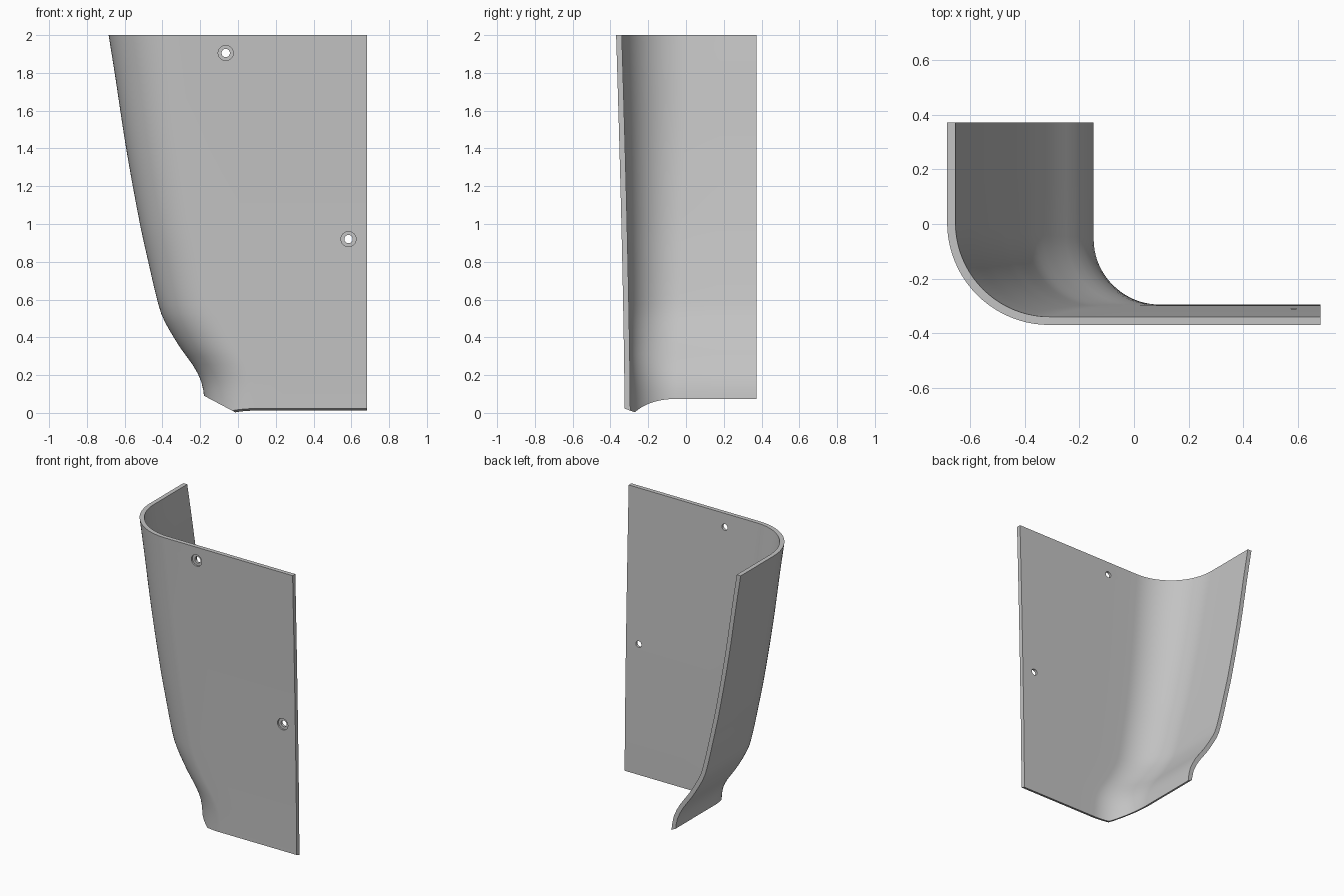
import bpy, bmesh, math
from mathutils import Vector, Matrix

cube = bpy.data.objects.get("Cube")
if cube:
    bpy.data.objects.remove(cube, do_unlink=True)

THICK = 0.03
RIGHT, BACK = 0.683, 0.372
# Side wall outline as (height, x)
OUTLINE = [(-0.2, -0.17), (0, -0.173), (0.1, -0.181), (0.17, -0.196), (0.25, -0.237),
           (0.35, -0.309), (0.5, -0.396), (0.6, -0.428), (0.8, -0.475), (1.0, -0.519),
           (1.4, -0.592), (1.8, -0.653), (2.0, -0.685), (2.2, -0.717)]


def side_x(z):
    """Smooth cubic through the outline."""
    def slope(i):
        a, b = OUTLINE[max(i - 1, 0)], OUTLINE[min(i + 1, len(OUTLINE) - 1)]
        return (b[1] - a[1]) / (b[0] - a[0])
    k = max(i for i in range(len(OUTLINE) - 1) if OUTLINE[i][0] <= z)
    (z0, x0), (z1, x1) = OUTLINE[k], OUTLINE[k + 1]
    h = z1 - z0
    t = (z - z0) / h
    return (x0 * (1 + 2 * t) * (1 - t) ** 2 + slope(k) * h * t * (1 - t) ** 2
            + x1 * t * t * (3 - 2 * t) - slope(k + 1) * h * t * t * (1 - t))


def section(z):
    """Outer line of the shell at one height: side wall, round corner, front wall."""
    left = side_x(z)
    front = -0.325 - 0.045 * (max(z, 0) / 2) ** 1.4
    r = 0.265 + 0.11 * max(z, 0) / 2
    cx, cy = left + r, front + r
    pts = [(left, BACK), (left, (BACK + cy) / 2)]
    for i in range(21):
        a = math.pi + i / 20 * math.pi / 2
        pts.append((cx + r * math.cos(a), cy + r * math.sin(a)))
    pts += [(cx + (RIGHT - cx) * t, front) for t in (0.25, 0.5, 0.75, 1)]
    return [Vector((x, y, z)) for x, y in pts]


def new_object(name, bm):
    mesh = bpy.data.meshes.new(name)
    bm.to_mesh(mesh)
    bm.free()
    obj = bpy.data.objects.new(name, mesh)
    bpy.context.collection.objects.link(obj)
    return obj


def apply(obj, mod):
    bpy.context.view_layer.objects.active = obj
    bpy.ops.object.modifier_apply(modifier=mod.name)


# Outer skin, overlong at both ends
bm = bmesh.new()
rows = [[bm.verts.new(p) for p in section(-0.15 + 0.045 * j)] for j in range(51)]
for low, high in zip(rows, rows[1:]):
    for i in range(len(low) - 1):
        bm.faces.new((low[i], low[i + 1], high[i + 1], high[i]))
bm.normal_update()
shell = new_object("corner_shell", bm)

# Wall thickness, inward
solid = shell.modifiers.new("wall", 'SOLIDIFY')
solid.thickness, solid.offset = THICK, -1
apply(shell, solid)

# Flat top and two slanted bottom cuts
bm = bmesh.new()
bm.from_mesh(shell.data)
cuts = [((0, 0, 2), (0, 0, 1)),
        ((-0.02, 0, 0.006), (-0.53, 0, -1)),
        ((0, -0.27, 0.003), (0, -0.36, -1))]
for point, normal in cuts:
    cut = bmesh.ops.bisect_plane(bm, geom=bm.verts[:] + bm.edges[:] + bm.faces[:], dist=1e-6,
                                 plane_co=point, plane_no=normal, clear_outer=True)
    rim = [e for e in cut["geom_cut"] if isinstance(e, bmesh.types.BMEdge) and e.is_boundary]
    bmesh.ops.holes_fill(bm, edges=rim, sides=0)
bmesh.ops.recalc_face_normals(bm, faces=bm.faces[:])
bm.to_mesh(shell.data)
bm.free()

# Two stepped screw holes through the front wall
for x, z, y in ((-0.065, 1.905, -0.367), (0.585, 0.92, -0.340)):
    for radius, depth in ((0.022, 0.2), (0.04, 0.024)):
        bm = bmesh.new()
        bmesh.ops.create_cone(bm, cap_ends=True, segments=32, radius1=radius, radius2=radius,
                              depth=depth,
                              matrix=Matrix.Translation((x, y, z)) @ Matrix.Rotation(math.pi / 2, 4, 'X'))
        cutter = new_object("hole_cutter", bm)
        cutter.hide_render = True
        hole = shell.modifiers.new("hole", 'BOOLEAN')
        hole.operation, hole.solver, hole.object = 'DIFFERENCE', 'EXACT', cutter
        apply(shell, hole)
        bpy.data.objects.remove(cutter, do_unlink=True)

# One grey colour
grey = bpy.data.materials.new("plain_grey")
grey.use_nodes = True
colour = (0.55, 0.55, 0.55, 1)
grey.diffuse_color = colour
grey.node_tree.nodes["Principled BSDF"].inputs["Base Color"].default_value = colour
shell.data.materials.clear()
shell.data.materials.append(grey)

bpy.ops.object.select_all(action='DESELECT')
shell.select_set(True)
bpy.context.view_layer.objects.active = shell
bpy.ops.object.shade_smooth_by_angle(angle=math.radians(30))
